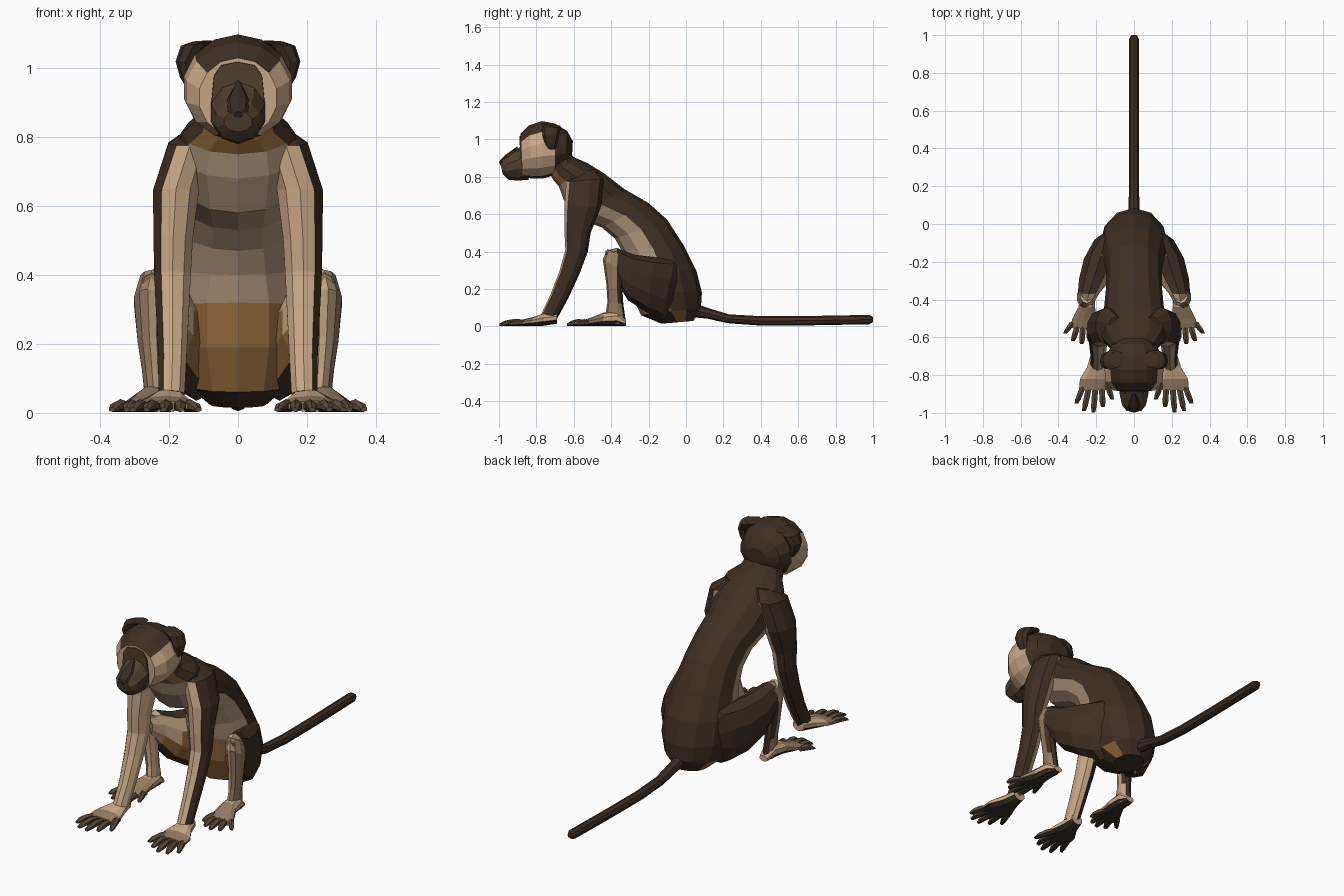
import bpy, bmesh, math
from mathutils import Vector


def material(name, rgb):
    m = bpy.data.materials.new(name)
    m.diffuse_color = (*rgb, 1)
    return m


MATS = [material("dark brown fur", (.046, .027, .016)),
        material("pale tan fur", (.58, .39, .235)),
        material("grey tan chest", (.42, .30, .195)),
        material("orange brown belly", (.30, .145, .045)),
        material("muzzle brown", (.078, .048, .027)),
        material("nose", (.038, .024, .018)),
        material("sole", (.032, .026, .016)),
        material("finger skin", (.10, .066, .04)),
        material("paw brown", (.30, .20, .12))]
DARK, TAN, CHEST, ORANGE, MUZZLE, NOSE, SOLE, FINGER, PAW = range(9)


def loft(name, strips, rule, sides=10, mirror=False, square=1):
    """Each ring is (x, y1, z1, y2, z2, half width): two opposite points in the
    side view, and the width across them. square < 1 makes the ring boxier."""
    def power(v):
        return math.copysign(abs(v) ** square, v) if abs(v) > 1e-6 else 0

    bm = bmesh.new()
    for rings in strips:
        loops = []
        for x, y1, z1, y2, z2, w in rings:
            a, b = Vector((x, y1, z1)), Vector((x, y2, z2))
            mid, half = (a + b) / 2, (a - b) / 2
            loops.append([bm.verts.new(mid + half * power(math.cos(t)) + Vector((w * power(math.sin(t)), 0, 0)))
                          for t in (2 * math.pi * i / sides for i in range(sides))])
        for p, q in zip(loops, loops[1:]):
            for i in range(sides):
                j = (i + 1) % sides
                bm.faces.new((p[i], p[j], q[j], q[i]))
        bm.faces.new(loops[0][::-1])
        bm.faces.new(loops[-1])
    bmesh.ops.recalc_face_normals(bm, faces=bm.faces)
    bm.normal_update()
    for f in bm.faces:
        f.material_index = rule(f.calc_center_median(), f.normal)
    me = bpy.data.meshes.new(name)
    bm.to_mesh(me)
    bm.free()
    for m in MATS:
        me.materials.append(m)
    ob = bpy.data.objects.new(name, me)
    bpy.context.collection.objects.link(ob)
    if mirror:
        ob.modifiers.new("mirror", "MIRROR").use_mirror_merge = False
    return ob


def digit(x0, y0, x1, y1, r=.016):
    """A finger or toe from knuckle to tip, with a slight arch."""
    return [(x0 + (x1 - x0) * t, y0 + (y1 - y0) * t, h, y0 + (y1 - y0) * t, .003, r * s)
            for t, h, s in ((0, .034, 1), (.4, .04, 1), (.75, .032, .95), (1, .016, .6))]


# Colour rules
def torso_rule(c, n):
    if -.8 * n.y - .6 * n.z < .12 or c.z < .05:
        return DARK
    if c.z > .755:
        return ORANGE if abs(n.x) < .6 else DARK
    return ORANGE if c.z < .34 else CHEST


def head_rule(c, n):
    cheek = -.9 < c.y < -.73 and .82 < c.z < 1.045 and n.z < .5
    return TAN if cheek and (abs(n.x) > .3 or n.y < -.5) else DARK


def arm_rule(c, n):
    if c.z > .79:
        return DARK
    return TAN if n.y < -.6 and n.x < .7 or (n.x < -.3 and c.z < .75) else DARK


def shin_rule(c, n):
    if n.y > .45:
        return DARK
    return PAW if n.x > .3 else TAN


def thigh_rule(c, n):
    if n.x < -.45:
        return ORANGE if c.z < .25 else TAN
    return PAW if c.y < -.36 else DARK


def paw_rule(c, n):
    if n.z < -.4:
        return SOLE
    return PAW if c.y < -.82 or -.6 < c.y < -.46 else TAN


def digit_rule(c, n):
    return SOLE if n.z < -.4 else FINGER


# Torso, from rump to neck: back point and belly point
loft("torso", [[(0, .04, .03, -.13, .015, .08), (0, .08, .10, -.24, .06, .15),
                (0, .085, .18, -.30, .19, .18), (0, .055, .30, -.32, .32, .18),
                (0, -.01, .43, -.34, .40, .16), (0, -.10, .57, -.38, .47, .147),
                (0, -.20, .66, -.45, .53, .147), (0, -.33, .735, -.59, .58, .16),
                (0, -.44, .82, -.655, .68, .18), (0, -.53, .875, -.68, .75, .165),
                (0, -.60, .905, -.71, .785, .12), (0, -.66, .97, -.74, .84, .10)]], torso_rule, 12)

# Head, back to front
loft("head", [[(0, -.605, .99, -.61, .90, .06), (0, -.635, 1.045, -.64, .855, .12),
               (0, -.70, 1.085, -.70, .81, .15), (0, -.77, 1.098, -.77, .79, .16),
               (0, -.84, 1.075, -.82, .79, .155), (0, -.885, 1.03, -.875, .80, .115)]], head_rule, 14)
# Dark centre of the face, muzzle and nose
loft("face_mask", [[(0, -.85, 1.022, -.84, .80, .08), (0, -.89, 1.018, -.885, .80, .076)]],
     lambda c, n: MUZZLE, 12, square=.65)
loft("muzzle", [[(0, -.86, .985, -.84, .785, .085), (0, -.90, .95, -.90, .78, .08),
                 (0, -.965, .91, -.95, .785, .066), (0, -.993, .875, -.98, .815, .042)]],
     lambda c, n: MUZZLE)
loft("nose", [[(0, -.90, .965, -.90, .94, .008), (0, -.965, .918, -.94, .89, .034),
               (0, -.994, .89, -.98, .86, .03), (0, -.999, .875, -.985, .85, .01)]],
     lambda c, n: NOSE, 8)
loft("ear", [[(.09, -.76, 1.08, -.67, 1.075, .04), (.128, -.77, 1.068, -.67, 1.062, .038),
              (.152, -.767, 1.02, -.68, 1.02, .029), (.148, -.755, .975, -.69, .97, .02),
              (.14, -.74, .945, -.70, .945, .01)]], lambda c, n: DARK, 8, True)

# Arms and hands
loft("arm", [[(.09, -.49, .84, -.59, .82, .045), (.14, -.44, .79, -.64, .775, .065),
              (.18, -.455, .64, -.65, .65, .07), (.188, -.51, .5, -.65, .51, .06),
              (.19, -.525, .40, -.645, .41, .056), (.19, -.57, .28, -.675, .30, .05),
              (.19, -.63, .15, -.725, .17, .043), (.193, -.69, .04, -.775, .065, .04)]],
     arm_rule, 10, True)
loft("hand", [[(.195, -.69, .075, -.69, .015, .035), (.20, -.76, .07, -.76, .004, .052),
               (.21, -.82, .05, -.82, .003, .08), (.215, -.88, .035, -.88, .003, .08)]],
     paw_rule, 10, True)
loft("fingers", [digit(.155, -.81, .115, -.93, .018), digit(.17, -.87, .165, -.97, .018),
                 digit(.205, -.87, .215, -.998, .018), digit(.24, -.87, .265, -.99, .018),
                 digit(.27, -.86, .305, -.95, .018)], digit_rule, 6, True)

# Legs and feet
loft("thigh", [[(.08, -.005, .30, -.06, .07, .05), (.12, -.06, .365, -.13, .035, .095),
                (.175, -.17, .37, -.21, .075, .095), (.21, -.28, .385, -.31, .14, .085),
                (.24, -.37, .42, -.36, .22, .06), (.25, -.43, .405, -.42, .30, .033)]],
     thigh_rule, 10, True)
loft("shin", [[(.25, -.33, .37, -.42, .415, .035), (.262, -.33, .29, -.445, .36, .042),
               (.257, -.34, .2, -.425, .22, .036), (.25, -.335, .12, -.42, .13, .03),
               (.245, -.325, .05, -.43, .07, .028), (.245, -.32, .01, -.44, .02, .03)]],
     shin_rule, 10, True)
loft("foot", [[(.243, -.32, .035, -.32, .004, .025), (.245, -.37, .085, -.37, .003, .037),
               (.25, -.44, .075, -.44, .003, .047), (.265, -.50, .05, -.50, .003, .064),
               (.278, -.55, .034, -.55, .003, .066)]], paw_rule, 10, True)
loft("toes", [digit(.225, -.48, .195, -.575, .018), digit(.238, -.54, .235, -.62, .018),
              digit(.27, -.54, .277, -.635, .018), digit(.30, -.54, .323, -.62, .018),
              digit(.325, -.52, .365, -.58, .018)], digit_rule, 6, True)

# Tail
loft("tail", [[(0, .04, .125, .03, .05, .03), (0, .13, .095, .115, .042, .028),
               (0, .23, .065, .22, .018, .027), (0, .40, .055, .40, .005, .026),
               (0, .65, .056, .65, .006, .026), (0, .98, .062, .98, .012, .026),
               (0, 1.0, .05, 1.0, .024, .014)]], lambda c, n: DARK, 8)
